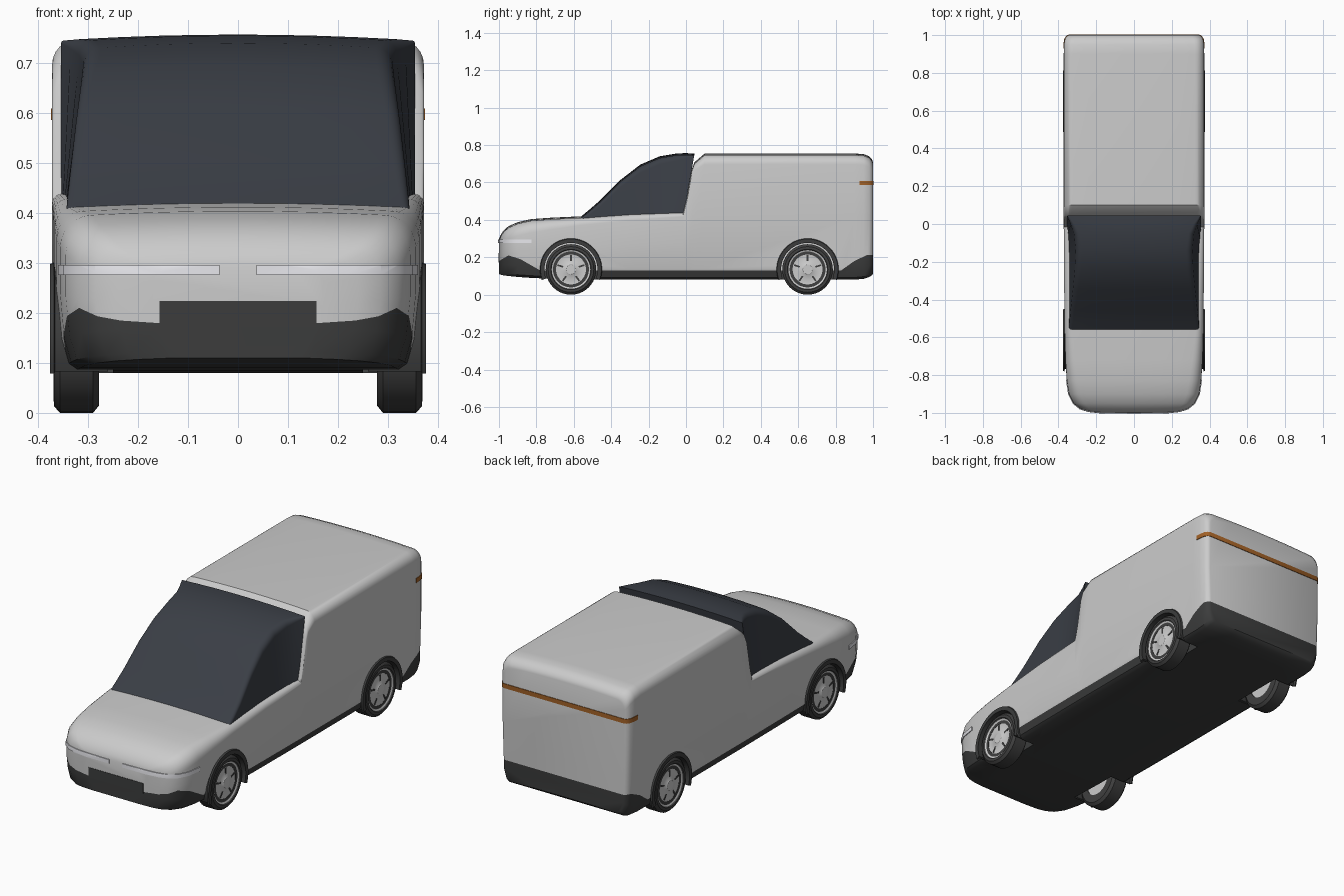
import bpy, bmesh, math
from mathutils import Vector, Matrix

if "Cube" in bpy.data.objects:
    bpy.data.objects.remove(bpy.data.objects["Cube"])


def material(name, rgb):
    m = bpy.data.materials.new(name)
    m.diffuse_color = (*rgb, 1)
    m.use_nodes = True
    m.node_tree.nodes["Principled BSDF"].inputs["Base Color"].default_value = m.diffuse_color
    return m


GLASS = material("dark_glass", (0.042, 0.048, 0.06))
TRIM = material("dark_trim", (0.045, 0.046, 0.046))
RUBBER = material("rubber", (0.05, 0.05, 0.05))
SILVER = material("silver", (0.62, 0.63, 0.65))
LAMP = material("lamp_white", (0.8, 0.8, 0.84))
AMBER = material("lamp_amber", (0.36, 0.12, 0.02))


def finish(bm, name, mat=None, angle=35):
    bmesh.ops.remove_doubles(bm, verts=bm.verts, dist=1e-5)
    bmesh.ops.recalc_face_normals(bm, faces=bm.faces)
    me = bpy.data.meshes.new(name)
    bm.to_mesh(me)
    bm.free()
    ob = bpy.data.objects.new(name, me)
    bpy.context.collection.objects.link(ob)
    if mat:
        me.materials.append(mat)
    smooth(ob, angle)
    return ob


def smooth(ob, angle=35):
    bpy.ops.object.select_all(action='DESELECT')
    bpy.context.view_layer.objects.active = ob
    ob.select_set(True)
    bpy.ops.object.shade_smooth_by_angle(angle=math.radians(angle))


def skin(bm, rings, closed=False):
    """Bridge equal rings of vertices, capping the ends unless closed."""
    vs = [[bm.verts.new(p) for p in r] for r in rings]
    n = len(vs[0])
    pairs = list(zip(vs, vs[1:])) + ([(vs[-1], vs[0])] if closed else [])
    for a, b in pairs:
        for i in range(n):
            bm.faces.new((a[i], a[(i + 1) % n], b[(i + 1) % n], b[i]))
    if not closed:
        bm.faces.new(vs[0])
        bm.faces.new(vs[-1])


def mirrored(half):
    return half + [(-x, z) for x, z in reversed(half[1:-1])]


def rounded_top(w, zt, r, crown):
    """Corner arc, then a gently crowned roof up to the centre line."""
    pts = [(w - r + r * math.cos(t * math.pi / 12), zt - r + r * math.sin(t * math.pi / 12))
           for t in range(7)]
    return pts + [((w - r) * k, zt + crown * (1 - k * k)) for k in (0.75, 0.5, 0.25, 0)]


def prism(name, pts, x0, x1, mat=None):
    bm = bmesh.new()
    skin(bm, [[(x, y, z) for y, z in pts] for x in (x0, x1)])
    return finish(bm, name, mat)


def lathe(name, profile, centre, side, mat, steps=40):
    """Spin an (x, radius) profile about a wheel axle."""
    bm = bmesh.new()
    rings = []
    for i in range(steps):
        a = 2 * math.pi * i / steps
        rings.append([(side * x, centre[0] + r * math.cos(a), centre[1] + r * math.sin(a))
                      for x, r in profile])
    skin(bm, rings, closed=True)
    bmesh.ops.dissolve_degenerate(bm, dist=1e-5, edges=bm.edges)
    return finish(bm, name, mat)


def boolean(ob, cutter, op):
    cutter.hide_render = True
    mod = ob.modifiers.new("cut", 'BOOLEAN')
    mod.operation, mod.object, mod.solver = op, cutter, 'EXACT'
    bpy.context.view_layer.objects.active = ob
    bpy.ops.object.modifier_apply(modifier=mod.name)
    bpy.data.objects.remove(cutter)
    smooth(ob)


# Body stations: y, half width, bottom, top at the edge, shoulder radius
BODY = [(-1, .17, .11, .29, .03), (-.992, .24, .107, .31, .04), (-.978, .285, .104, .332, .05),
        (-.95, .32, .1, .358, .06), (-.9, .345, .095, .38, .065), (-.83, .356, .09, .396, .065),
        (-.72, .363, .085, .404, .055), (-.565, .367, .08, .411, .04), (-.3, .37, .08, .428, .03),
        (-.015, .372, .08, .438, .02), (.005, .372, .08, .52, .025), (.03, .372, .08, .66, .03),
        (.045, .372, .08, .7, .035), (.1, .372, .08, .747, .05), (.9, .372, .08, .747, .05),
        (.95, .371, .085, .744, .05), (.98, .366, .095, .732, .05), (.995, .356, .105, .714, .05),
        (1, .345, .112, .70, .045)]


def body_loft(name, grow=0, mat=None):
    bm = bmesh.new()
    rings = []
    for y, w, zb, zt, r in BODY:
        low, high = zb + .06, zt - r
        half = [(0, zb), (w * .5, zb), (w - .04, zb), (w - .022, zb + .012), (w - .008, low),
                (w, low + (high - low) * .5)] + rounded_top(w, zt, r, .008)
        rings.append([(x, y, z) for x, z in mirrored(half)])
    skin(bm, rings)
    bmesh.ops.recalc_face_normals(bm, faces=bm.faces)
    bm.normal_update()
    for v, n in [(v, v.normal.copy()) for v in bm.verts]:
        v.co += n * grow
    return finish(bm, name, mat)


AXLES = [("front", -.615), ("rear", .65)]
AXLE_Z = .135


def cut_wells(ob):
    for _, y in AXLES:
        for s in (-1, 1):
            well = lathe("well_cutter", [(.25, 0), (.25, .15), (.5, .15), (.5, 0)],
                         (y, AXLE_Z), s, None)
            boolean(ob, well, 'DIFFERENCE')


# Painted body above, dark bumpers, sills and floor below
LOWER = [(-1.1, 0), (-1.1, .18), (-1, .18), (-.95, .21), (-.885, .19), (-.78, .13),
         (.83, .13), (.9, .18), (.97, .213), (1.1, .213), (1.1, 0)]
body = body_loft("body_shell")
boolean(body, prism("lower_cutter", LOWER, -1, 1), 'DIFFERENCE')
cut_wells(body)
lower = body_loft("lower_trim", 0, TRIM)
boolean(lower, prism("lower_cutter", LOWER, -1, 1), 'INTERSECT')
cut_wells(lower)


# Flush strips that follow the body surface
def strip(name, mat, y0, y1, z0, z1, x0, x1, grow):
    ob = body_loft(name, grow, mat)
    box = [(y0, z0), (y0, z1), (y1, z1), (y1, z0)]
    boolean(ob, prism("strip_cutter", box, x0, x1), 'INTERSECT')


strip("grille_panel", TRIM, -1.1, -.96, .172, .224, -.157, .157, .002)
strip("headlight_left", LAMP, -1.1, -.825, .276, .296, -.5, -.037, .004)
strip("headlight_right", LAMP, -1.1, -.825, .276, .296, .037, .5, .004)
strip("tail_light_bar", AMBER, .928, 1.1, .586, .609, -.5, .5, .003)

# Cab glass stations: y, half width at belt, half width at roof, roof edge, corner radius
CAB = [(-.57, .345, .345, .402, .012), (-.52, .346, .342, .443, .02), (-.46, .346, .337, .495, .025),
       (-.35, .347, .325, .605, .03), (-.245, .348, .315, .686, .035), (-.14, .35, .31, .731, .035),
       (-.05, .352, .318, .746, .03), (0, .353, .335, .748, .02), (.045, .355, .354, .745, .005)]
bm = bmesh.new()
rings = []
for y, wb, wt, zt, r in CAB:
    half = [(0, .375), (wb, .375)] + rounded_top(wt, zt, r, .009)
    lean = max(0, (y + .2) / .245) * .055 / .31
    rings.append([(x, y - lean * max(0, .75 - z), z) for x, z in mirrored(half)])
skin(bm, rings)
finish(bm, "cab_glass", GLASS)

# Wheels, slots and wheel-arch lips
TYRE = [(.278, .08), (.278, .12), (.290, .135), (.356, .135), (.368, .122), (.369, .108), (.36, .1), (.36, .08)]
RIM = [(.282, 0), (.282, .095), (.364, .104), (.358, .092), (.362, .03), (.365, .026), (.365, 0)]
ARCH = [(.26, .142), (.26, .152), (.366, .152), (.368, .166), (.376, .163), (.376, .142)]
for end, y in AXLES:
    for label, s in (("left", -1), ("right", 1)):
        tag = f"{end}_{label}"
        lathe("tyre_" + tag, TYRE, (y, AXLE_Z), s, RUBBER)
        lathe("rim_" + tag, RIM, (y, AXLE_Z), s, SILVER)
        bm = bmesh.new()
        for k in range(5):
            a = 2 * math.pi * k / 5 + math.pi / 2
            m = (Matrix.Translation((s * .359, y, AXLE_Z)) @ Matrix.Rotation(a, 4, 'X')
                 @ Matrix.Translation((0, .06, 0)) @ Matrix.Diagonal((.006, .032, .009, 1)))
            bmesh.ops.create_cube(bm, size=1, matrix=m)
        finish(bm, "rim_slots_" + tag, RUBBER)
        bm = bmesh.new()
        arc = [math.radians(-20 + 220 * i / 28) for i in range(29)]
        skin(bm, [[(s * x, y + r * math.cos(a), AXLE_Z + r * math.sin(a)) for x, r in ARCH] for a in arc])
        finish(bm, "wheel_arch_" + tag, TRIM)
